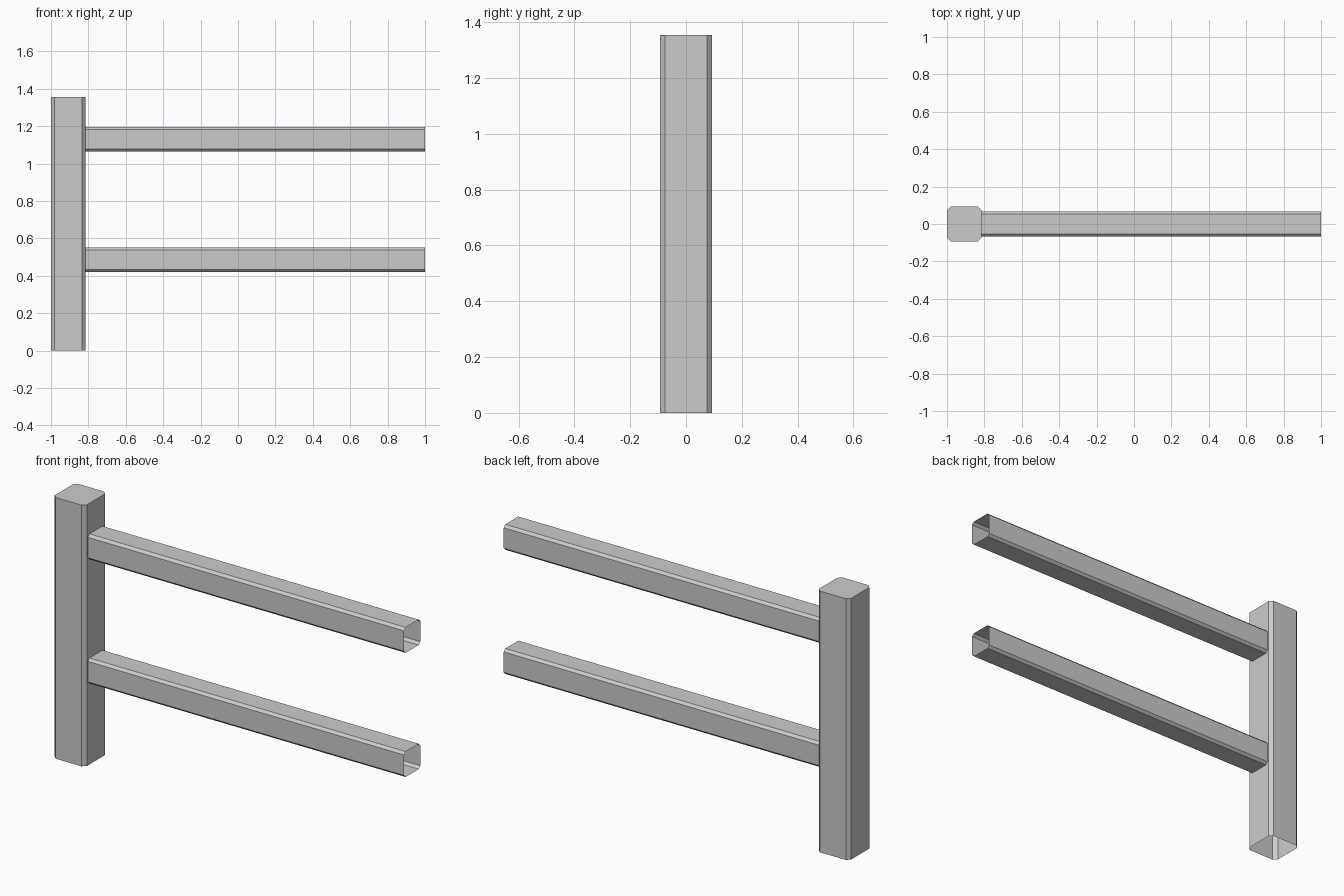
import bpy, bmesh
from mathutils import Vector

if "Cube" in bpy.data.objects:
    bpy.data.objects.remove(bpy.data.objects["Cube"])


def chamfered_tube(name, start, u, v, axis, half, cut, cap_end=False):
    """Thin-walled square tube with chamfered corners, open at the start."""
    u, v, axis, start = Vector(u), Vector(v), Vector(axis), Vector(start)
    h, k = half, half - cut
    profile = [(k, -h), (h, -k), (h, k), (k, h), (-k, h), (-h, k), (-h, -k), (-k, -h)]
    bm = bmesh.new()
    a = [bm.verts.new(start + u * p + v * q) for p, q in profile]
    b = [bm.verts.new(w.co + axis) for w in a]
    for i in range(8):
        j = (i + 1) % 8
        bm.faces.new((a[i], a[j], b[j], b[i]))
    if cap_end:
        bm.faces.new(b)
    mesh = bpy.data.meshes.new(name)
    bm.to_mesh(mesh)
    bm.free()
    obj = bpy.data.objects.new(name, mesh)
    bpy.context.collection.objects.link(obj)
    return obj


# Upright post: closed on top, open underneath
POST = 0.0925
chamfered_tube("post", (-1 + POST, 0, 0), (1, 0, 0), (0, 1, 0), (0, 0, 1.355),
               POST, 0.018, cap_end=True)

# Two hollow rails running from the post face to the open end
x0 = -1 + 2 * POST
for name, z in (("lower_rail", 0.486), ("upper_rail", 1.13)):
    chamfered_tube(name, (x0, 0, z), (0, 1, 0), (0, 0, 1), (1 - x0, 0, 0), 0.066, 0.013)
